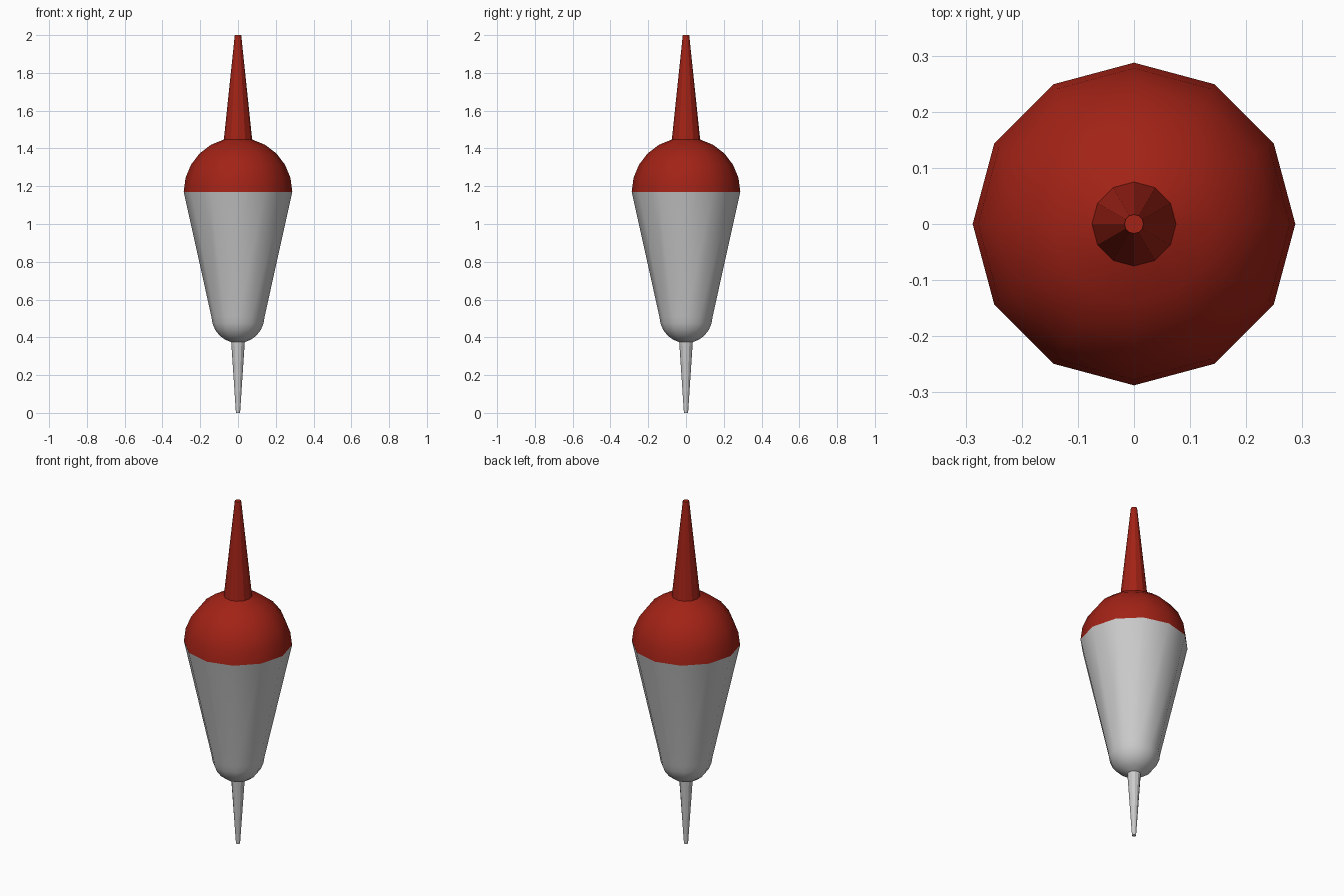
import bpy
from math import cos, sin, radians, tau

SIDES = 12

default_cube = bpy.data.objects.get("Cube")
if default_cube:
    bpy.data.objects.remove(default_cube)


def make_material(name, color):
    mat = bpy.data.materials.new(name)
    mat.use_nodes = True
    mat.diffuse_color = color
    mat.node_tree.nodes["Principled BSDF"].inputs["Base Color"].default_value = color
    return mat


def lathe(name, profile, mat=None, smooth=True, cap_bottom=False, cap_top=False):
    """Revolve (radius, z) points, listed from bottom to top, around the z axis."""
    verts = [(r * cos(tau * i / SIDES), r * sin(tau * i / SIDES), z)
             for r, z in profile for i in range(SIDES)]
    faces = []
    for ring in range(len(profile) - 1):
        low, high = ring * SIDES, (ring + 1) * SIDES
        for i in range(SIDES):
            j = (i + 1) % SIDES
            faces.append((low + i, low + j, high + j, high + i))
    if cap_bottom:
        faces.append(tuple(reversed(range(SIDES))))
    if cap_top:
        faces.append(tuple(range(len(verts) - SIDES, len(verts))))
    mesh = bpy.data.meshes.new(name)
    mesh.from_pydata(verts, [], faces)
    for poly in mesh.polygons:
        poly.use_smooth = smooth and len(poly.vertices) == 4
    if mat:
        mesh.materials.append(mat)
    obj = bpy.data.objects.new(name, mesh)
    bpy.context.collection.objects.link(obj)
    return obj


def arc(radius, center_z, start, stop, step):
    """Quarter-circle profile points, angles in degrees above the horizon."""
    return [(radius * cos(radians(a)), center_z + radius * sin(radians(a)))
            for a in range(start, stop + 1, step)]


red = make_material("red_paint", (0.36, 0.016, 0.008, 1))

# Tapered hull with a rounded lower end
WIDE, SEAM = 0.2875, 1.17
lathe("float_hull", arc(0.14, 0.51, -75, -15, 15) + [(0.141, 0.51), (WIDE, SEAM)],
      cap_bottom=True)

# Painted dome on top of the hull
lathe("float_dome", arc(WIDE, SEAM, 0, 75, 15), red, cap_top=True)

# Faceted antenna and lower stem
lathe("antenna", [(0.075, 1.447), (0.017, 2.0)], red, smooth=False, cap_top=True)
lathe("lower_stem", [(0.011, 0.0), (0.036, 0.376)], smooth=False, cap_bottom=True)
